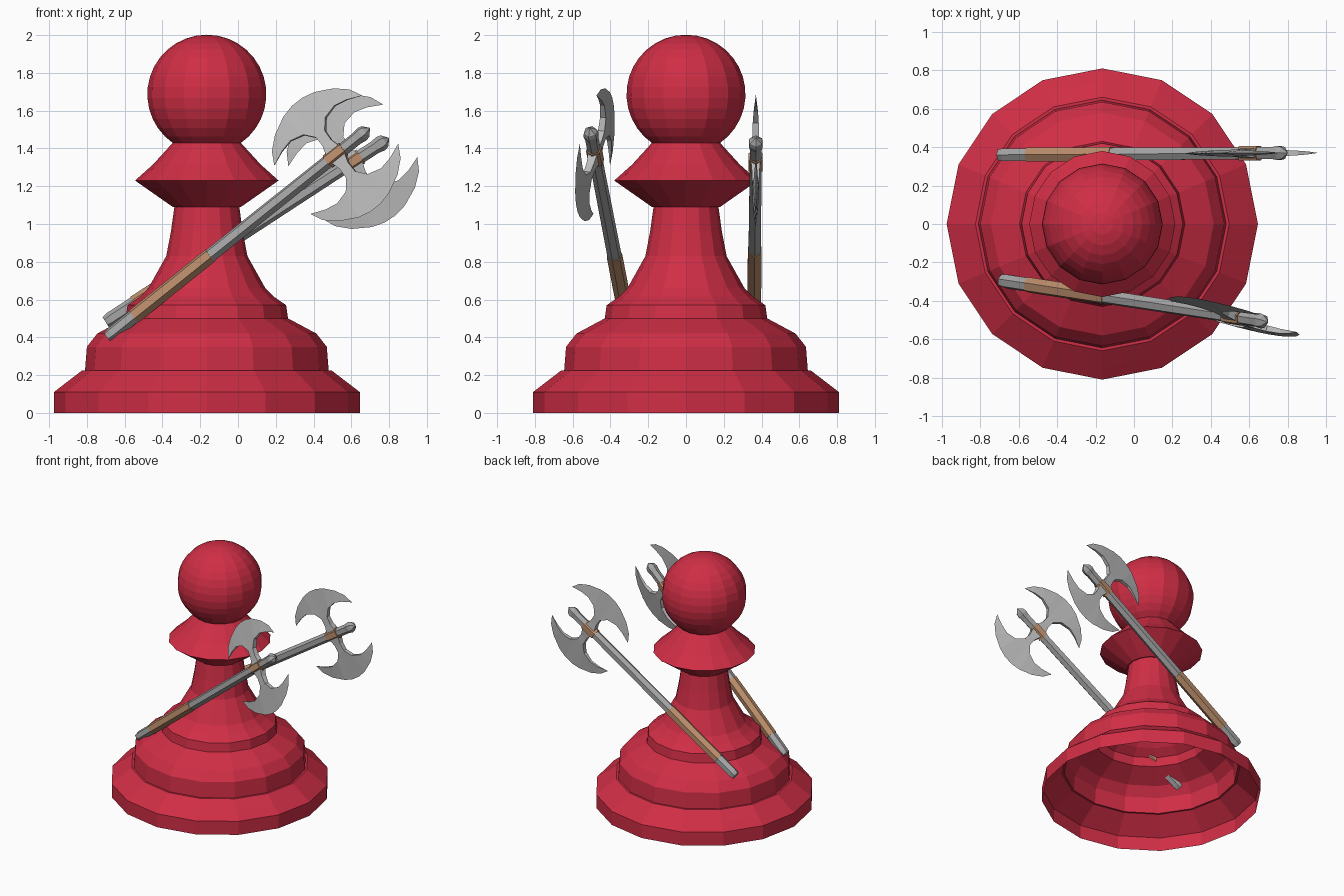
import bpy, bmesh, math
from mathutils import Vector, Matrix

if "Cube" in bpy.data.objects:
    bpy.data.objects.remove(bpy.data.objects["Cube"])


def material(name, rgb):
    m = bpy.data.materials.new(name)
    m.diffuse_color = (*rgb, 1)
    m.use_nodes = True
    m.node_tree.nodes["Principled BSDF"].inputs["Base Color"].default_value = m.diffuse_color
    return m


RED = material("red", (0.63, 0.027, 0.06))
STEEL = material("handle steel", (0.38, 0.38, 0.38))
BLADE = material("blade steel", (0.50, 0.50, 0.50))
WOOD = material("tan grip", (0.50, 0.27, 0.15))


def finish(bm, name, mats, matrix=Matrix()):
    bmesh.ops.remove_doubles(bm, verts=bm.verts, dist=1e-5)
    bmesh.ops.recalc_face_normals(bm, faces=bm.faces)
    me = bpy.data.meshes.new(name)
    bm.to_mesh(me)
    bm.free()
    ob = bpy.data.objects.new(name, me)
    for m in mats:
        me.materials.append(m)
    ob.matrix_world = matrix
    bpy.context.collection.objects.link(ob)
    return ob


def lathe(profile, sides, slots=None):
    """Revolve (radius, height) points about z; slots gives a material per band."""
    bm = bmesh.new()
    rings = []
    for r, z in profile:
        if r < 1e-4:
            rings.append([bm.verts.new((0, 0, z))] * sides)
        else:
            rings.append([bm.verts.new((r * math.cos(2 * math.pi * k / sides),
                                        r * math.sin(2 * math.pi * k / sides), z))
                          for k in range(sides)])
    for i in range(len(rings) - 1):
        a, b = rings[i], rings[i + 1]
        for k in range(sides):
            n = (k + 1) % sides
            f = bm.faces.new(list(dict.fromkeys((a[k], a[n], b[n], b[k]))))
            if slots:
                f.material_index = slots[i]
    return bm


# Stepped base, neck and collar: hollow, open underneath
CENTRE = Matrix.Translation((-0.165, 0, 0))
body = [(0.81, 0), (0.81, 0.11), (0.745, 0.16), (0.66, 0.225), (0.645, 0.225),
        (0.635, 0.35), (0.58, 0.42), (0.44, 0.495), (0.43, 0.50), (0.42, 0.57),
        (0.355, 0.615), (0.31, 0.66), (0.215, 0.83), (0.19, 0.96), (0.172, 1.09),
        (0.18, 1.09), (0.38, 1.23), (0.285, 1.315), (0.18, 1.43)]
finish(lathe(body, 16), "pawn_body", [RED], CENTRE)

# Ball head
start = math.asin(-0.26 / 0.315)
ball = []
for i in range(15):
    a = start + (math.pi / 2 - start) * i / 14
    ball.append((0.315 * math.cos(a), 1.687 + 0.315 * math.sin(a)))
finish(lathe(ball, 16), "pawn_head", [RED], CENTRE)

# Axe shaft profile: butt, grip, shaft, collar, pointed cap
SHAFT = [(0, 0), (0.032, 0), (0.038, 0.03), (0.038, 0.18), (0.042, 0.18), (0.042, 0.70),
         (0.038, 0.70), (0.036, 1.50), (0.043, 1.50), (0.043, 1.61), (0.036, 1.61),
         (0.036, 1.70), (0.042, 1.735), (0.036, 1.76), (0, 1.79)]
SHAFT_SLOTS = [0, 0, 0, 0, 1, 1, 0, 1, 1, 1, 0, 0, 0, 0]

# Half of a crescent: inner rim point, outer edge point, rim half thickness
HALF = [((0.30, 0.165), (0.30, 0.165), 0.0),
        ((0.22, 0.20), (0.265, 0.235), 0.008),
        ((0.15, 0.215), (0.20, 0.295), 0.012),
        ((0.075, 0.195), (0.105, 0.345), 0.016),
        ((0.03, 0.14), (0.035, 0.362), 0.018)]
STATIONS = HALF + [((-i[0], i[1]), (-o[0], o[1]), t) for i, o, t in reversed(HALF)]
HEAD = 1.56


def axe_blades():
    bm = bmesh.new()

    def face(pts):
        pts = [p for k, p in enumerate(pts) if (p - pts[k - 1]).length > 1e-5]
        if len(pts) > 2:
            bm.faces.new([bm.verts.new(p) for p in pts])

    for s in (1, -1):
        cols = [(Vector((s * i[1], t, HEAD + i[0])), Vector((s * i[1], -t, HEAD + i[0])),
                 Vector((s * o[1], 0, HEAD + o[0]))) for i, o, t in STATIONS]
        # crescent: two bevelled cheeks meeting at the edge, plus the inner rim
        for a, b in zip(cols, cols[1:]):
            face([a[0], b[0], b[2], a[2]])
            face([a[1], b[1], b[2], a[2]])
            face([a[0], b[0], b[1], a[1]])
        # neck joining crescent and collar
        def ring(v, u, t):
            return [Vector((s * v, y, HEAD + z))
                    for y, z in ((t, u), (t, -u), (-t, -u), (-t, u))]
        rings = [ring(0.02, 0.045, 0.025), ring(0.08, 0.028, 0.020), ring(0.145, 0.03, 0.018)]
        for a, b in zip(rings, rings[1:]):
            for k in range(4):
                face([a[k], a[(k + 1) % 4], b[(k + 1) % 4], b[k]])
    return bm


def axe(prefix, butt, tip, across):
    """Place an axe from butt to tip with its blades spreading along 'across'."""
    d = (Vector(tip) - Vector(butt)).normalized()
    n = Vector(across)
    n = (n - d * n.dot(d)).normalized()
    m = Matrix((n, d.cross(n), d)).transposed().to_4x4()
    m.translation = Vector(butt)
    finish(lathe(SHAFT, 6, SHAFT_SLOTS), prefix + "_axe_handle", [STEEL, WOOD], m)
    finish(axe_blades(), prefix + "_axe_blades", [BLADE], m)


axe("front", (-0.69, -0.295, 0.40), (0.70, -0.51, 1.51), (0.6, -0.27, -0.75))
axe("back", (-0.70, 0.36, 0.48), (0.80, 0.37, 1.455), (0.544, 0, -0.839))
